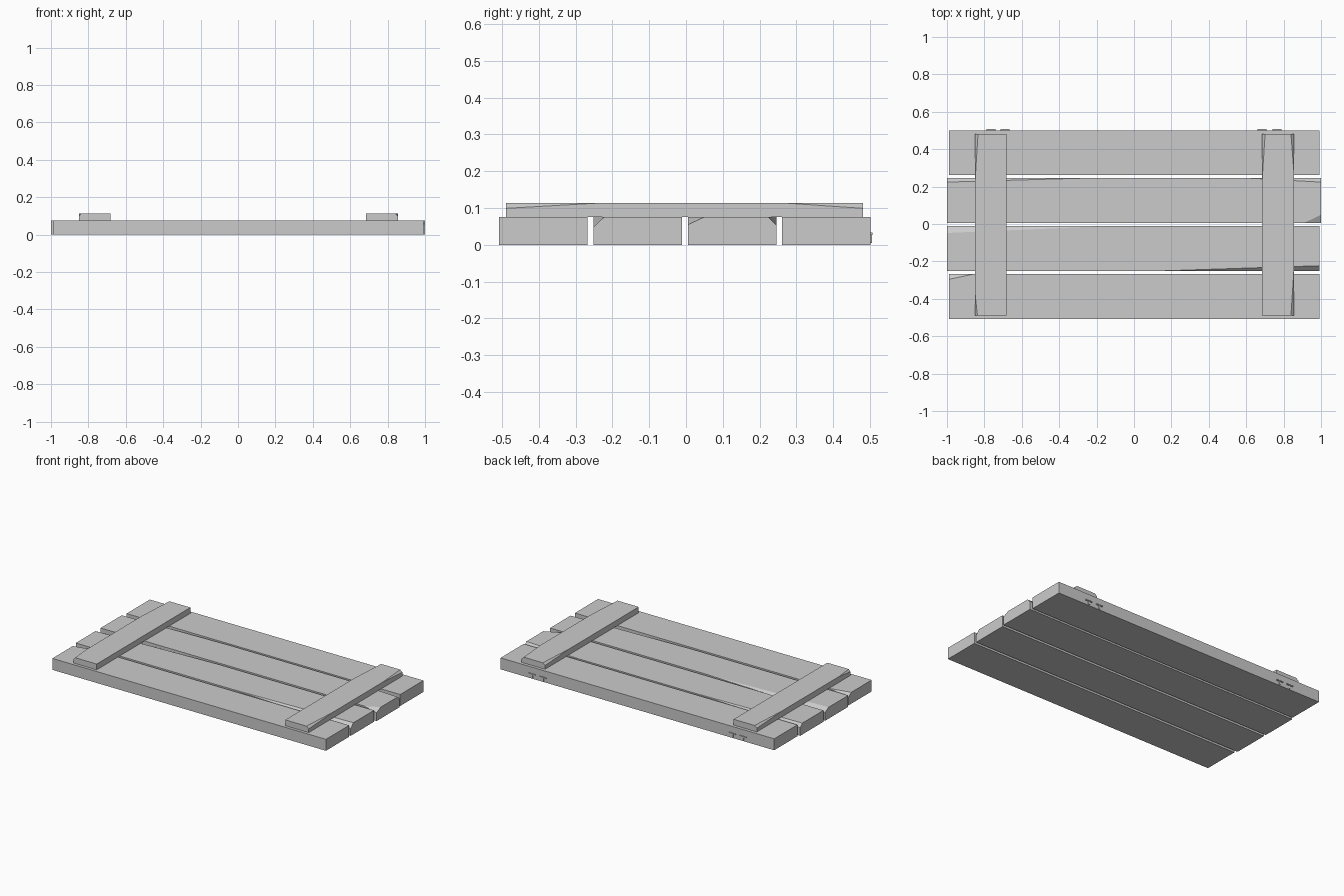
import bpy
import bmesh
from mathutils import Vector

cube = bpy.data.objects.get("Cube")
if cube:
    bpy.data.objects.remove(cube, do_unlink=True)

grey = bpy.data.materials.new("worn_grey")
grey.use_nodes = True
tone = (0.6, 0.6, 0.6, 1)
grey.diffuse_color = tone
grey.node_tree.nodes["Principled BSDF"].inputs["Base Color"].default_value = tone


def add_box(bm, low, high):
    low, high = Vector(low), Vector(high)
    verts = bmesh.ops.create_cube(bm, size=1)["verts"]
    for v in verts:
        v.co = (low + high) / 2 + v.co * (high - low)


def finish(bm, name):
    bmesh.ops.recalc_face_normals(bm, faces=bm.faces)
    mesh = bpy.data.meshes.new(name)
    bm.to_mesh(mesh)
    bm.free()
    mesh.materials.append(grey)
    bpy.context.collection.objects.link(bpy.data.objects.new(name, mesh))


def board(name, low, high, chips=()):
    """Box whose top corners are sliced; chip = (x side, y side, x, y, z lengths)."""
    bm = bmesh.new()
    add_box(bm, low, high)
    for sx, sy, lx, ly, lz in chips:
        corner = Vector((high[0] if sx > 0 else low[0],
                         high[1] if sy > 0 else low[1], high[2]))
        normal = Vector((sx / lx, sy / ly, 1 / lz))
        cut = bmesh.ops.bisect_plane(
            bm, geom=bm.verts[:] + bm.edges[:] + bm.faces[:],
            plane_co=corner - Vector((sx * lx, 0, 0)), plane_no=normal,
            clear_outer=True)
        edges = [e for e in cut["geom_cut"] if isinstance(e, bmesh.types.BMEdge)]
        bmesh.ops.contextual_create(bm, geom=edges)
    finish(bm, name)


# Long planks
TOP = 0.075
board("front_plank", (-0.99, -0.508, 0), (0.993, -0.268, TOP),
      [(-1, 1, 0.13, 0.028, 0.025)])
board("front_middle_plank", (-1, -0.251, 0), (0.993, -0.011, TOP),
      [(-1, 1, 0.86, 0.037, 0.02), (1, -1, 0.86, 0.028, 0.027)])
board("back_middle_plank", (-1, 0.006, 0), (1, 0.246, TOP),
      [(-1, 1, 0.76, 0.022, 0.022), (1, 1, 0.4, 0.022, 0.022),
       (1, -1, 0.09, 0.043, 0.02)])
board("back_plank", (-0.99, 0.261, 0), (0.993, 0.501, TOP))

# Cross battens
board("right_batten", (-0.85, -0.489, TOP), (-0.682, 0.481, 0.113),
      [(-1, -1, 0.013, 0.12, 0.014), (-1, 1, 0.016, 0.26, 0.014)])
board("left_batten", (0.685, -0.489, TOP), (0.855, 0.481, 0.113),
      [(1, -1, 0.016, 0.245, 0.014), (1, 1, 0.016, 0.205, 0.014),
       (-1, 1, 0.016, 0.25, 0.014)])

# Small nails on the back edge
for side, centres in (("right", (-0.765, -0.69)), ("left", (0.685, 0.765))):
    bm = bmesh.new()
    for x in centres:
        add_box(bm, (x - 0.024, 0.499, 0.026), (x + 0.024, 0.507, 0.033))
        add_box(bm, (x - 0.005, 0.499, 0.005), (x + 0.005, 0.505, 0.027))
    finish(bm, side + "_nails")
